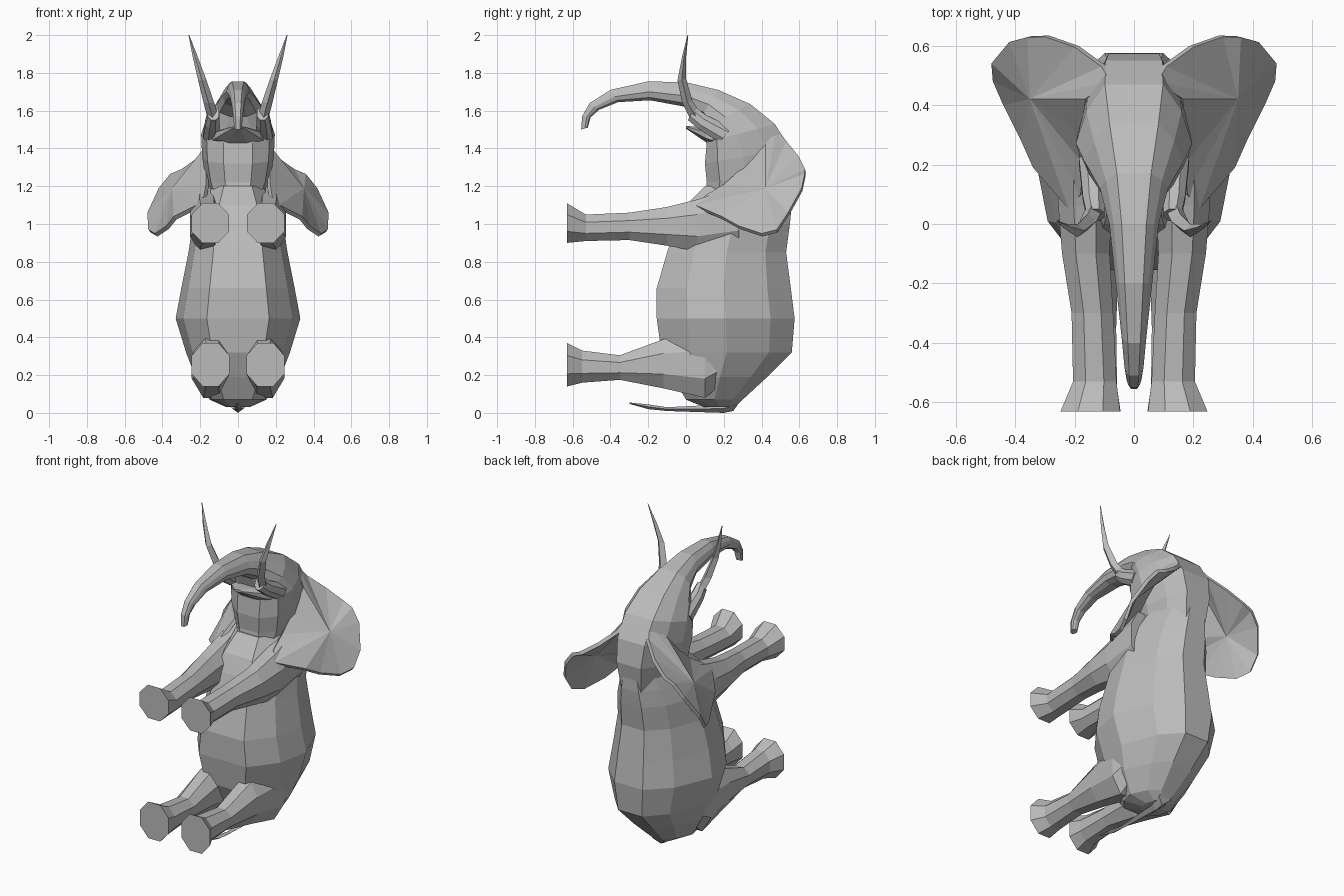
import bpy, bmesh
from mathutils import Vector

cube = bpy.data.objects.get("Cube")
if cube:
    bpy.data.objects.remove(cube)

grey = bpy.data.materials.new("elephant grey")
grey.use_nodes = True
COLOUR = (0.5, 0.5, 0.5, 1)
grey.diffuse_color = COLOUR
grey.node_tree.nodes["Principled BSDF"].inputs["Base Color"].default_value = COLOUR

# Half cross-sections: (share of half width, -1 at the lower edge to 1 at the upper edge)
BARREL = [(.5, -1), (.88, -.55), (1, 0), (.7, .65), (.3, 1)]
SKULL = [(.4, -1), (.85, -.7), (1, -.1), (.82, .5), (.5, 1)]
OCTAGON = [(.42, -1), (1, -.42), (1, .42), (.42, 1)]
DIAMOND = [(0, -1), (1, 0), (0, 1)]


def finish(name, bm):
    bmesh.ops.remove_doubles(bm, verts=bm.verts, dist=1e-5)
    bmesh.ops.recalc_face_normals(bm, faces=bm.faces)
    mesh = bpy.data.meshes.new(name)
    bm.to_mesh(mesh)
    bm.free()
    mesh.materials.append(grey)
    obj = bpy.data.objects.new(name, mesh)
    bpy.context.collection.objects.link(obj)


def loft(name, half, rings, side=1):
    """Each ring: upper (y, z), lower (y, z), centre x, half width."""
    profile = half + [(-u, v) for u, v in reversed(half) if u > 0]
    bm = bmesh.new()
    loops = []
    for (ty, tz), (by, bz), cx, w in rings:
        loop = []
        for u, v in profile:
            t = (v + 1) / 2
            loop.append(bm.verts.new((side * (cx + u * w), by + (ty - by) * t, bz + (tz - bz) * t)))
        loops.append(loop)
    n = len(profile)
    for a, b in zip(loops, loops[1:]):
        for i in range(n):
            j = (i + 1) % n
            bm.faces.new((a[i], a[j], b[j], b[i]))
    bm.faces.new(loops[0])
    bm.faces.new(loops[-1])
    finish(name, bm)


# Body, from rump to neck: (z, belly y, back y, half width)
body = [(.03, .1, .26, .06), (.07, -.0, .30, .15), (.19, -.07, .43, .225),
        (.32, -.13, .56, .275), (.5, -.155, .575, .33), (.66, -.155, .555, .3),
        (.85, -.1, .53, .262), (1.0, -.05, .55, .24), (1.1, .0, .56, .2), (1.2, .1, .56, .15)]
loft("body", BARREL, [((yb, z), (yf, z), 0, w) for z, yf, yb, w in body])

# Head running on into the curled trunk
loft("head_and_trunk", SKULL, [
    ((.55, 1.1), (.1, 1.15), 0, .14),
    ((.573, 1.26), (.11, 1.22), 0, .17),
    ((.55, 1.4), (.1, 1.32), 0, .19),
    ((.47, 1.53), (.11, 1.43), 0, .195),
    ((.34, 1.635), (.1, 1.51), 0, .165),
    ((.17, 1.71), (.08, 1.57), 0, .115),
    ((0, 1.75), (0, 1.62), 0, .083),
    ((-.2, 1.755), (-.19, 1.655), 0, .062),
    ((-.4, 1.71), (-.36, 1.645), 0, .042),
    ((-.51, 1.64), (-.46, 1.605), 0, .032),
    ((-.55, 1.57), (-.505, 1.565), 0, .025),
    ((-.555, 1.5), (-.52, 1.51), 0, .02)])

# Pointed lower lip
loft("lower_jaw", OCTAGON, [
    ((.22, 1.53), (.2, 1.38), 0, .16),
    ((.1, 1.51), (.11, 1.43), 0, .12),
    ((0, 1.52), (0, 1.505), 0, .025)])

# Tail lying under the rump
loft("tail", DIAMOND, [
    ((.3, .08), (.25, .01), 0, .045),
    ((.2, .045), (.2, .0), 0, .03),
    ((-.1, .03), (-.1, .01), 0, .012),
    ((-.2, .045), (-.2, .02), 0, .02),
    ((-.3, .055), (-.3, .048), 0, .004)])

# Legs: (y, upper z, lower z, centre x, half width)
front_leg = [(-.63, 1.11, .9, .147, .1), (-.53, 1.05, .91, .132, .073), (-.3, 1.06, .915, .14, .07),
             (-.1, 1.09, .885, .162, .08), (.06, 1.13, .855, .165, .09), (.28, 1.2, .87, .172, .082)]
hind_leg = [(-.63, .37, .14, .145, .1), (-.55, .33, .16, .13, .073), (-.35, .305, .175, .13, .07),
            (-.12, .39, .13, .137, .085), (.1, .43, .08, .14, .105), (.3, .4, .24, .13, .07)]

# Ear outline, from the crown round the outer rim and back along the head
ear = [(.08, .48, 1.51), (.11, .53, 1.44), (.2, .595, 1.36), (.3, .63, 1.29), (.36, .628, 1.265),
       (.42, .612, 1.19), (.48, .54, 1.06), (.475, .48, .97), (.44, .4, .95), (.38, .28, .99),
       (.34, .19, 1.04), (.22, .05, 1.1), (.18, .1, 1.15), (.17, .2, 1.21), (.17, .3, 1.3),
       (.165, .42, 1.42)]
EAR_CENTRE = (.35, .42, 1.19)
EAR_THICKNESS = Vector((-.014, .004, -.016))


def make_ear(name, side):
    bm = bmesh.new()
    layers = []
    for offset in (Vector(), EAR_THICKNESS):
        points = [Vector(p) + offset for p in ear + [EAR_CENTRE]]
        layers.append([bm.verts.new((side * p.x, p.y, p.z)) for p in points])
    outer, inner = layers
    for i in range(len(ear)):
        j = (i + 1) % len(ear)
        bm.faces.new((outer[i], outer[j], outer[-1]))
        bm.faces.new((inner[j], inner[i], inner[-1]))
        bm.faces.new((outer[j], outer[i], inner[i], inner[j]))
    finish(name, bm)


for label, side in (("left", 1), ("right", -1)):
    for name, leg in (("front_leg", front_leg), ("hind_leg", hind_leg)):
        loft(f"{label}_{name}", OCTAGON, [((y, t), (y, b), x, w) for y, t, b, x, w in leg], side)
    make_ear(f"{label}_ear", side)
    # Socket and tusk
    loft(f"{label}_tusk_socket", OCTAGON, [
        ((.24, 1.51), (.18, 1.43), .14, .045),
        ((.1, 1.58), (.07, 1.5), .135, .037),
        ((.05, 1.62), (.01, 1.55), .13, .03)], side)
    loft(f"{label}_tusk", DIAMOND, [
        ((.09, 1.57), (.03, 1.54), .13, .03),
        ((.035, 1.65), (-.02, 1.64), .155, .028),
        ((.0, 1.77), (-.045, 1.76), .19, .022),
        ((.0, 1.88), (-.022, 1.88), .225, .014),
        ((.012, 2.0), (.008, 2.0), .26, .002)], side)
